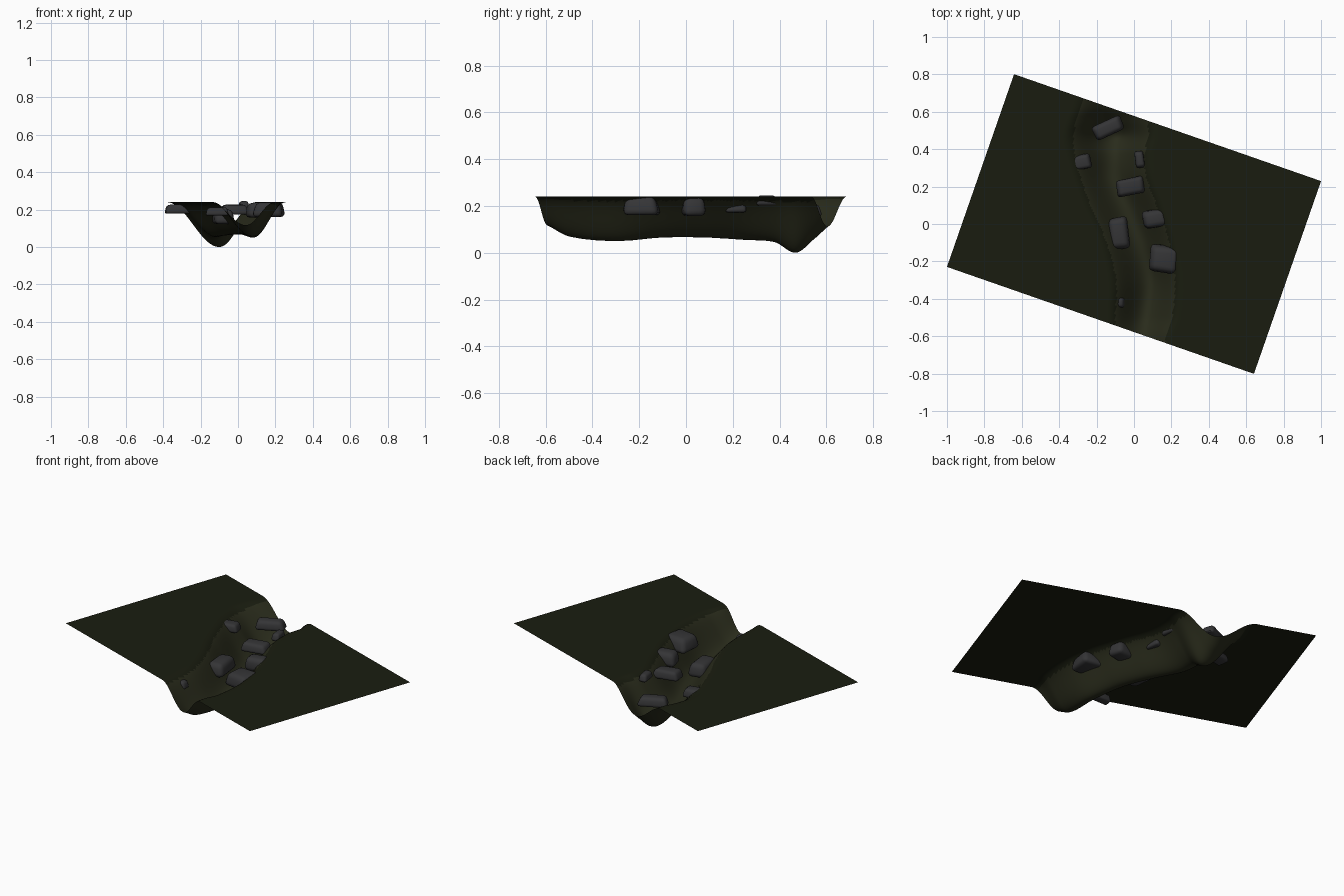
import bpy, bmesh, math, random
from mathutils import Matrix, Vector

if "Cube" in bpy.data.objects:
    bpy.data.objects.remove(bpy.data.objects["Cube"])

random.seed(4)
TOP = 0.24                      # height of the flat ground
ANGLE = math.radians(-19.2)     # ground patch is turned about z
HALF_U, HALF_V = 0.869, 0.5455


def material(name, rgb):
    m = bpy.data.materials.new(name)
    m.diffuse_color = (*rgb, 1)
    m.use_nodes = True
    m.node_tree.nodes["Principled BSDF"].inputs["Base Color"].default_value = m.diffuse_color
    return m


def finish(name, bm, mats, angle):
    me = bpy.data.meshes.new(name)
    bm.to_mesh(me)
    bm.free()
    ob = bpy.data.objects.new(name, me)
    bpy.context.collection.objects.link(ob)
    for m in mats:
        me.materials.append(m)
    bpy.ops.object.select_all(action='DESELECT')
    ob.select_set(True)
    bpy.context.view_layer.objects.active = ob
    bpy.ops.object.shade_smooth_by_angle(angle=math.radians(angle))
    return ob


# Channel stations along y: y, left edge, floor x, right edge, depth
STATIONS = [
    (-0.70, -0.14, 0.05, 0.20, 0.09),
    (-0.60, -0.14, 0.05, 0.20, 0.12),
    (-0.50, -0.14, 0.06, 0.24, 0.17),
    (-0.30, -0.14, 0.08, 0.255, 0.19),
    (-0.10, -0.19, 0.03, 0.23, 0.175),
    (0.08, -0.27, -0.04, 0.17, 0.175),
    (0.25, -0.33, -0.11, 0.11, 0.185),
    (0.38, -0.37, -0.11, 0.10, 0.195),
    (0.47, -0.38, -0.10, 0.12, 0.24),
    (0.55, -0.36, -0.10, 0.12, 0.18),
    (0.62, -0.33, -0.10, 0.12, 0.12),
    (0.72, -0.31, -0.10, 0.12, 0.08),
]


def station(y):
    # Smooth cubic blend between neighbouring stations
    y = min(max(y, STATIONS[0][0]), STATIONS[-1][0])
    n = len(STATIONS)
    i = next(k for k in range(n - 1) if y <= STATIONS[k + 1][0])

    def slope(k, j):
        a, b = STATIONS[max(k - 1, 0)], STATIONS[min(k + 1, n - 1)]
        return (b[j] - a[j]) / (b[0] - a[0])
    a, b = STATIONS[i], STATIONS[i + 1]
    h = b[0] - a[0]
    t = (y - a[0]) / h
    return [(2*t**3 - 3*t*t + 1) * a[j] + (t**3 - 2*t*t + t) * h * slope(i, j)
            + (3*t*t - 2*t**3) * b[j] + (t**3 - t*t) * h * slope(i + 1, j)
            for j in range(1, 5)]


def channel(x, y):
    left, floor, right, depth = station(y)
    s = (x - floor) / (right - floor if x > floor else floor - left)
    drop = depth * 0.5 * (1 + math.cos(math.pi * s)) if abs(s) < 1 else 0
    return min(depth, 0.24) and drop, abs(s)


soil = material("soil", (0.010, 0.012, 0.005))
bed = material("bed", (0.022, 0.024, 0.011))
stone = material("stone", (0.035, 0.035, 0.037))

# Ground patch with the winding channel pressed into it
bm = bmesh.new()
bmesh.ops.create_grid(bm, x_segments=150, y_segments=96, size=1,
                      matrix=Matrix.Rotation(ANGLE, 4, 'Z')
                      @ Matrix.Diagonal((HALF_U, HALF_V, 1, 1)))
for v in bm.verts:
    v.co.z = max(0, TOP - channel(v.co.x, v.co.y)[0])
for f in bm.faces:
    c = f.calc_center_median()
    f.material_index = 1 if channel(c.x, c.y)[1] < 0.8 else 0
finish("ground_with_channel", bm, [soil, bed], 60)

# Boulders: centre, size, turn in degrees
BOULDERS = [
    ((-0.14, 0.51, 0.185), (0.18, 0.09, 0.06), 25),
    ((-0.31, 0.325, 0.203), (0.18, 0.085, 0.05), 10),
    ((0.03, 0.345, 0.225), (0.055, 0.10, 0.045), 8),
    ((-0.02, 0.20, 0.20), (0.17, 0.10, 0.055), 10),
    ((0.115, 0.03, 0.20), (0.15, 0.11, 0.085), 10),
    ((-0.08, -0.05, 0.165), (0.12, 0.19, 0.085), 8),
    ((0.165, -0.19, 0.203), (0.18, 0.16, 0.085), -8),
    ((-0.11, -0.42, 0.19), (0.13, 0.06, 0.045), 0),
]
for i, (pos, size, turn) in enumerate(BOULDERS):
    bm = bmesh.new()
    bmesh.ops.create_cube(bm, size=1)
    # Narrower, uneven top gives each block its own shape
    for v in bm.verts:
        k = 0.78 if v.co.z > 0 else 1.0
        v.co.x *= k * random.uniform(0.88, 1.05)
        v.co.y *= k * random.uniform(0.88, 1.05)
        if v.co.z > 0:
            v.co.z *= random.uniform(0.8, 1.0)
        v.co = Vector(a * b for a, b in zip(v.co, size))
    bmesh.ops.bevel(bm, geom=bm.edges[:] + bm.verts[:], offset=min(size) * 0.3,
                    segments=3, profile=0.5, affect='EDGES')
    bm.transform(Matrix.Translation(pos) @ Matrix.Rotation(math.radians(turn), 4, 'Z'))
    finish(f"boulder_{i + 1}", bm, [stone], 40)
